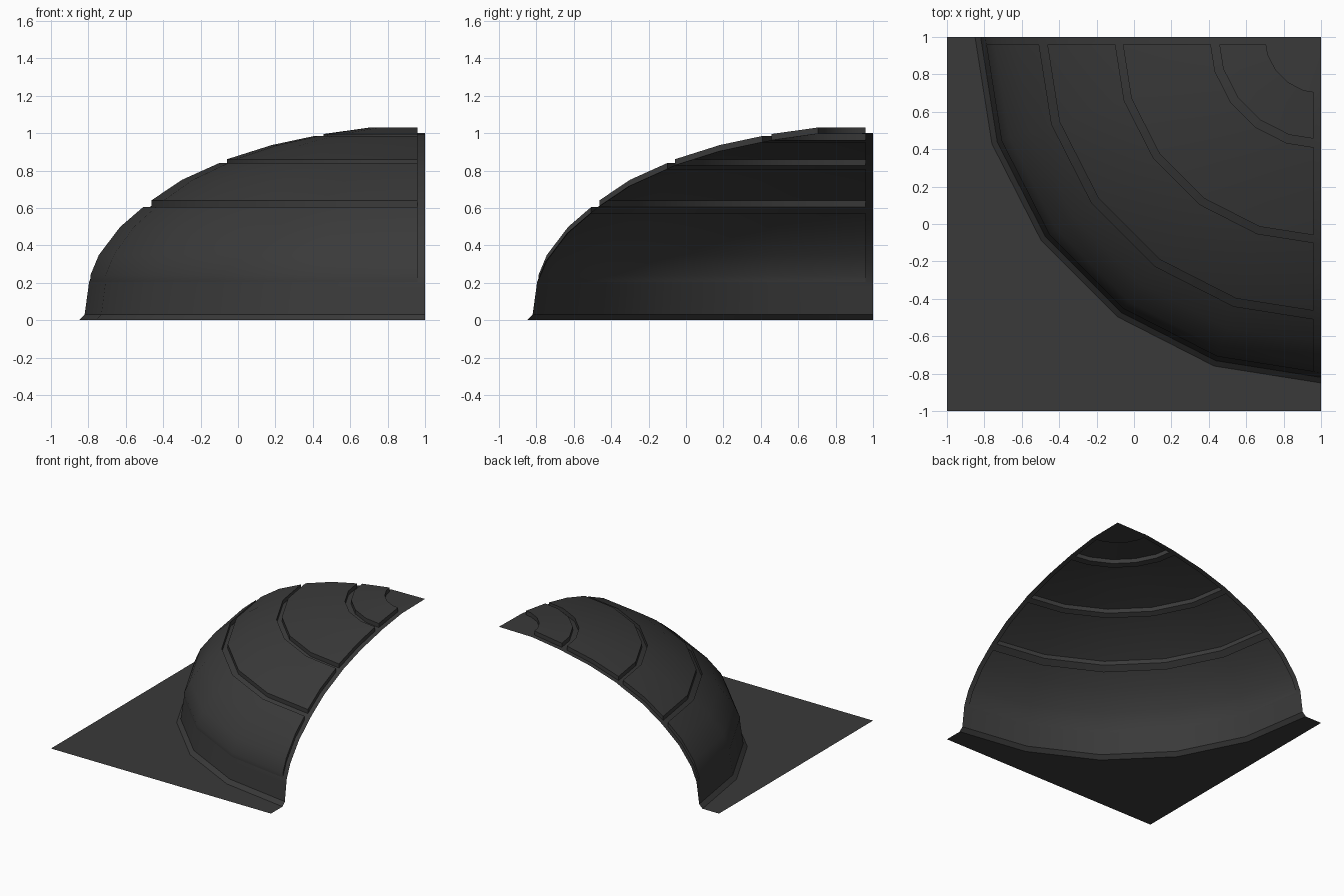
import bpy, bmesh, math

if "Cube" in bpy.data.objects:
    bpy.data.objects.remove(bpy.data.objects["Cube"])

LIFT = 0.034     # panel height above the shell
MARGIN = 0.04    # panel distance from the two cut edges
SEGS = 5         # facets in the quarter turn

mat = bpy.data.materials.new("dark_grey")
mat.diffuse_color = (0.042, 0.042, 0.042, 1)
mat.use_nodes = True
mat.node_tree.nodes["Principled BSDF"].inputs["Base Color"].default_value = mat.diffuse_color

# Shell profile (radius from the corner axis, height), foot to crown
profile = [(1.85, 0), (1.82, .03), (1.80, .175), (1.796, .205), (1.75, .315),
           (1.636, .465), (1.514, .57), (1.47, .606), (1.306, .716),
           (1.106, .806), (1.066, .826), (.826, .902), (.596, .951),
           (.55, .961), (.30, .996), (0, 1.0)]
# First and last profile row of each raised panel
panels = [(3, 6), (7, 9), (10, 12), (13, 14)]


def ring(r):
    """Quarter ring round the axis at (1, 1), with extra columns at the panel margin."""
    pts = [(1 - r * math.cos(math.radians(90 * i / SEGS)),
            1 - r * math.sin(math.radians(90 * i / SEGS))) for i in range(SEGS + 1)]
    if r == 0:
        return [(1, 1)] * (SEGS + 3)
    t = MARGIN / (r * math.sin(math.radians(90 / SEGS)))

    def mix(a, b):
        return tuple(a[k] + (b[k] - a[k]) * t for k in (0, 1))
    return [pts[0], mix(pts[0], pts[1])] + pts[1:-1] + [mix(pts[-1], pts[-2]), pts[-1]]


def make(name, bm):
    bmesh.ops.remove_doubles(bm, verts=bm.verts, dist=1e-4)
    bmesh.ops.recalc_face_normals(bm, faces=bm.faces)
    if sum(f.normal.z * f.calc_area() for f in bm.faces) < 0:
        bmesh.ops.reverse_faces(bm, faces=bm.faces)
    me = bpy.data.meshes.new(name)
    bm.to_mesh(me)
    bm.free()
    me.materials.append(mat)
    ob = bpy.data.objects.new(name, me)
    bpy.context.collection.objects.link(ob)
    bpy.ops.object.select_all(action='DESELECT')
    ob.select_set(True)
    bpy.context.view_layer.objects.active = ob
    bpy.ops.object.shade_smooth_by_angle(angle=math.radians(30))
    return ob


def grid(bm, rows, cols, lift, skip=lambda i, j: False):
    vs = [[bm.verts.new((x, y, profile[i][1] + lift))
           for x, y in ring(profile[i][0])[cols[0]:cols[1]]] for i in rows]
    for a, i in enumerate(rows[:-1]):
        for j in range(len(vs[0]) - 1):
            if skip(i, j):
                continue
            quad = [vs[a][j], vs[a][j + 1], vs[a + 1][j + 1], vs[a + 1][j]]
            if profile[rows[a + 1]][0] == 0:
                quad = [vs[a][j], vs[a][j + 1], vs[a + 1][0]]
            bm.faces.new(quad)


# Dome shell, open under the panels
bm = bmesh.new()
grid(bm, list(range(len(profile))), (0, SEGS + 3), 0,
     lambda i, j: 1 <= j <= SEGS and any(a <= i < b for a, b in panels))
bmesh.ops.delete(bm, geom=[v for v in bm.verts if not v.link_faces], context='VERTS')
make("dome_shell", bm)

# Raised panels with vertical side walls
for n, (a, b) in enumerate(panels, 1):
    bm = bmesh.new()
    grid(bm, list(range(a, b + 1)), (1, SEGS + 2), LIFT)
    rim = [e for e in bm.edges if e.is_boundary]
    ext = bmesh.ops.extrude_edge_only(bm, edges=rim)
    bmesh.ops.translate(bm, vec=(0, 0, -LIFT),
                        verts=[g for g in ext["geom"] if isinstance(g, bmesh.types.BMVert)])
    make("raised_panel_%d" % n, bm)

# Flat base plate outside the dome foot
bm = bmesh.new()
arc = [bm.verts.new((x, y, 0)) for x, y in ring(profile[0][0])]
corner = bm.verts.new((-1, -1, 0))
left, right = bm.verts.new((-1, 1, 0)), bm.verts.new((1, -1, 0))
bm.faces.new([arc[0], left, corner])
for p, q in zip(arc, arc[1:]):
    bm.faces.new([p, corner, q])
bm.faces.new([arc[-1], corner, right])
make("base_plate", bm)
